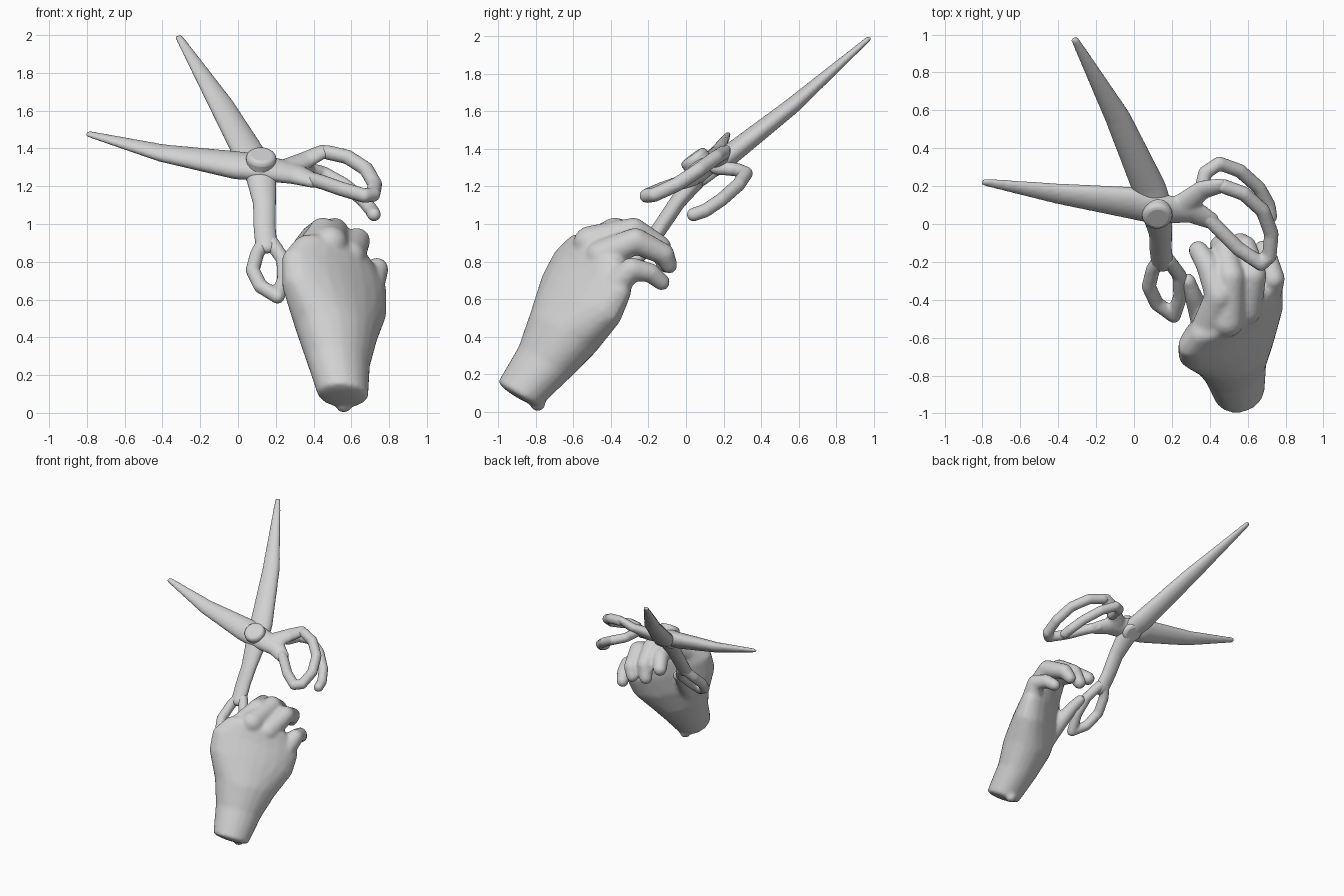
import bpy, bmesh
from mathutils import Vector, Matrix

cube = bpy.data.objects.get("Cube")
if cube:
    bpy.data.objects.remove(cube)

plaster = bpy.data.materials.new("pale_grey")
plaster.use_nodes = True
plaster.diffuse_color = (0.64, 0.64, 0.64, 1)
plaster.node_tree.nodes["Principled BSDF"].inputs["Base Color"].default_value = (0.64, 0.64, 0.64, 1)


def frame(side, up):
    """Orthonormal axes: side, up, and their normal, as matrix columns."""
    side = Vector(side).normalized()
    normal = side.cross(Vector(up)).normalized()
    return Matrix((side, normal.cross(side), normal)).transposed()


def blob(center, radii, axes):
    """Points of an ellipsoid set in the given axes."""
    bm = bmesh.new()
    bmesh.ops.create_icosphere(bm, subdivisions=3, radius=1)
    pts = [Vector(center) + axes @ Vector([c * r for c, r in zip(v.co, radii)]) for v in bm.verts]
    bm.free()
    return pts


def add_chain(bm, blobs):
    """Wrap a skin around each neighbouring pair of blobs."""
    for first, second in zip(blobs, blobs[1:]):
        verts = [bm.verts.new(p) for p in first + second]
        hull = bmesh.ops.convex_hull(bm, input=verts)
        loose = [g for g in hull["geom_interior"] if isinstance(g, bmesh.types.BMVert)]
        bmesh.ops.delete(bm, geom=loose, context="VERTS")


def finish(name, bm, voxel, smoothing):
    bmesh.ops.recalc_face_normals(bm, faces=bm.faces)
    mesh = bpy.data.meshes.new(name)
    bm.to_mesh(mesh)
    bm.free()
    mesh.materials.append(plaster)
    obj = bpy.data.objects.new(name, mesh)
    bpy.context.collection.objects.link(obj)
    if voxel:
        merge = obj.modifiers.new("merge", "REMESH")
        merge.mode = "VOXEL"
        merge.voxel_size = voxel
        merge.use_smooth_shade = True
        soften = obj.modifiers.new("soften", "SMOOTH")
        soften.iterations = smoothing
    return obj


def rod_part(name, chains, flat=1.0, axes=Matrix.Identity(3)):
    """Chains of (x, y, z, radius); flat thins them along the third axis."""
    bm = bmesh.new()
    for chain in chains:
        add_chain(bm, [blob(p[:3], (p[3], p[3], p[3] * flat), axes) for p in chain])
    return finish(name, bm, 0.011, 3)


def same_radius(points, r):
    return [(*p, r) for p in points]


# Scissors: two blades in one tilted plane, each with its shank
blade_axes = frame((1, 0, -0.06), (0, 0.81, 0.585))
rod_part("long_blade", [[(-0.31, 0.97, 1.985, 0.022), (-0.085, 0.56, 1.625, 0.068),
                         (0.08, 0.19, 1.335, 0.09), (0.12, 0.08, 1.27, 0.085),
                         (0.14, -0.05, 1.11, 0.062), (0.14, -0.13, 0.99, 0.06),
                         (0.15, -0.2, 0.89, 0.06)]], 0.65, blade_axes)
rod_part("side_blade", [[(-0.785, 0.22, 1.475, 0.022), (-0.4, 0.16, 1.375, 0.06),
                         (0, 0.11, 1.31, 0.095), (0.12, 0.08, 1.3, 0.09),
                         (0.3, 0.07, 1.265, 0.07), (0.4, 0.02, 1.23, 0.05)],
                        [(0.26, 0.1, 1.29, 0.07), (0.36, 0.18, 1.34, 0.055), (0.45, 0.2, 1.385, 0.045)]],
         0.65, blade_axes)

# Pivot screw through both blades
bm = bmesh.new()
place = Matrix.Translation((0.12, 0.08, 1.3)) @ blade_axes.to_4x4()
bmesh.ops.create_cone(bm, cap_ends=True, segments=24, radius1=0.08, radius2=0.08, depth=0.17, matrix=place)
screw = finish("pivot_screw", bm, None, 0)
bevel = screw.modifiers.new("round_rim", "BEVEL")
bevel.width, bevel.segments = 0.025, 3
bpy.context.view_layer.objects.active = screw
screw.select_set(True)
bpy.ops.object.shade_smooth_by_angle()

# Finger rings
rod_part("upper_ring", [same_radius([(0.47, 0.2, 1.38), (0.58, 0.16, 1.355), (0.68, 0.07, 1.29),
                                     (0.725, -0.05, 1.21), (0.715, -0.17, 1.155), (0.67, -0.21, 1.15),
                                     (0.55, -0.13, 1.185), (0.45, -0.03, 1.22), (0.38, 0.04, 1.24)], 0.039)])
rod_part("lower_ring", [same_radius([(0.35, 0.16, 1.3), (0.375, 0.27, 1.29), (0.45, 0.32, 1.27),
                                     (0.56, 0.28, 1.21), (0.66, 0.19, 1.13), (0.71, 0.1, 1.07),
                                     (0.72, 0.04, 1.05)], 0.037)])
rod_part("thumb_ring", [same_radius([(0.14, -0.18, 0.91), (0.1, -0.24, 0.84), (0.078, -0.33, 0.755),
                                     (0.12, -0.42, 0.67), (0.21, -0.485, 0.615), (0.245, -0.38, 0.71),
                                     (0.24, -0.27, 0.81), (0.18, -0.19, 0.9)], 0.038)])

# Hand: a tapered palm and five curled fingers merged into one skin
palm_axes = frame((0.77, 0.53, -0.31), (0, 0.5, 0.86))
palm = [((0.555, -0.885, 0.1), (0.14, 0.03, 0.125)),
        ((0.53, -0.75, 0.27), (0.18, 0.06, 0.15)),
        ((0.52, -0.65, 0.43), (0.24, 0.08, 0.18)),
        ((0.51, -0.56, 0.6), (0.33, 0.1, 0.16)),
        ((0.51, -0.5, 0.73), (0.34, 0.1, 0.13)),
        ((0.51, -0.47, 0.83), (0.26, 0.08, 0.11))]
fingers = [
    # index
    [(0.39, -0.54, 0.86, 0.085), (0.45, -0.38, 0.96, 0.075), (0.39, -0.22, 0.93, 0.062), (0.34, -0.14, 0.88, 0.052)],
    # middle
    [(0.49, -0.51, 0.9, 0.09), (0.51, -0.28, 0.96, 0.074), (0.48, -0.14, 0.88, 0.06), (0.45, -0.11, 0.79, 0.05)],
    # ring
    [(0.59, -0.45, 0.83, 0.085), (0.63, -0.27, 0.91, 0.07), (0.59, -0.12, 0.84, 0.058), (0.56, -0.09, 0.78, 0.045)],
    # little
    [(0.7, -0.38, 0.67, 0.075), (0.735, -0.29, 0.76, 0.062), (0.71, -0.19, 0.74, 0.052), (0.68, -0.13, 0.69, 0.045)],
    # thumb
    [(0.4, -0.6, 0.5, 0.08), (0.35, -0.48, 0.62, 0.06), (0.31, -0.37, 0.73, 0.046), (0.285, -0.3, 0.78, 0.04)],
    # ragged wrist edge
    [(0.53, -0.8, 0.12, 0.06), (0.56, -0.79, 0.04, 0.04)]]
bm = bmesh.new()
add_chain(bm, [blob(c, r, palm_axes) for c, r in palm])
for finger in fingers:
    add_chain(bm, [blob(p[:3], (p[3],) * 3, Matrix.Identity(3)) for p in finger])
finish("hand", bm, 0.014, 4)
